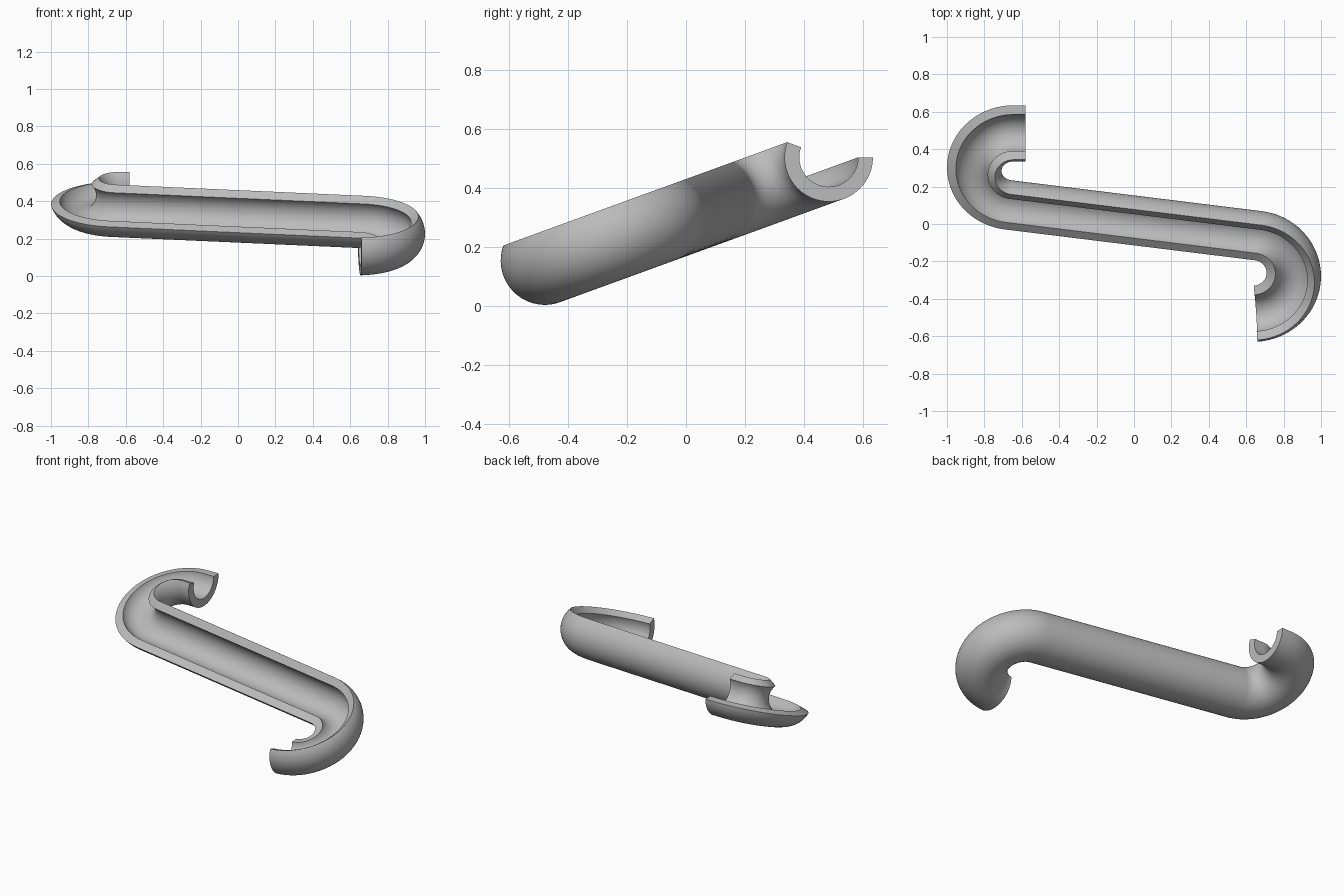
import bpy, bmesh
from math import radians, sin, cos, asin, atan2, hypot, pi
from mathutils import Vector

if "Cube" in bpy.data.objects:
    bpy.data.objects.remove(bpy.data.objects["Cube"], do_unlink=True)

OUTER, INNER = 0.15, 0.10      # pipe radii
BEND = 0.2137                  # bend radius of the centre line
TILT = radians(20)
LEFT, RIGHT = Vector((-0.645, 0.302)), Vector((0.636, -0.297))  # bend centres
STEPS, RING = 48, 48

# Tilted plane that carries the path
across = Vector((0, cos(TILT), sin(TILT)))
up = Vector((0, -sin(TILT), cos(TILT)))
origin = Vector((0, 0, 0.328))

# Slope of the straight run, tangent to both bends
gap = RIGHT - LEFT
slope = atan2(gap.y, gap.x) + asin(2 * BEND / gap.length)


def arc(centre, start, end, side):
    """Path points with their left-hand normals along one bend."""
    out = []
    for i in range(STEPS + 1):
        a = start + (end - start) * i / STEPS
        d = Vector((cos(a), sin(a)))
        out.append((centre + d * BEND, d * side))
    return out


# S-shaped centre line: short lip, left bend, straight run, right bend
path = arc(LEFT, pi / 2, 3 * pi / 2 + slope, -1)
path.insert(0, (path[0][0] + Vector((0.065, 0)), path[0][1]))
path += arc(RIGHT, pi / 2 + slope, radians(-86), 1)

# Open channel section: outer arc followed by the inner arc back
angles = [radians(40 - 200 * i / RING) for i in range(RING + 1)]
section = [(OUTER * cos(a), OUTER * sin(a)) for a in angles]
section += [(INNER * cos(a), INNER * sin(a)) for a in reversed(angles)]

bm = bmesh.new()
rings = []
for p, n in path:
    base = origin + Vector((p.x, 0, 0)) + across * p.y
    side = Vector((n.x, 0, 0)) + across * n.y
    rings.append([bm.verts.new(base + side * s + up * h) for s, h in section])

# Skin between neighbouring sections
count = len(section)
for r0, r1 in zip(rings, rings[1:]):
    for j in range(count):
        k = (j + 1) % count
        bm.faces.new((r0[j], r0[k], r1[k], r1[j]))

# End faces as strips between outer and inner arcs
for ring in (rings[0], rings[-1]):
    for j in range(RING):
        bm.faces.new((ring[j], ring[j + 1], ring[count - 2 - j], ring[count - 1 - j]))
bmesh.ops.recalc_face_normals(bm, faces=bm.faces)

mesh = bpy.data.meshes.new("curved_channel")
bm.to_mesh(mesh)
bm.free()
channel = bpy.data.objects.new("curved_channel", mesh)
bpy.context.collection.objects.link(channel)

# Plain grey
grey = bpy.data.materials.new("plain_grey")
grey.use_nodes = True
colour = (0.5, 0.5, 0.5, 1)
grey.diffuse_color = colour
grey.node_tree.nodes["Principled BSDF"].inputs["Base Color"].default_value = colour
mesh.materials.append(grey)

bpy.context.view_layer.objects.active = channel
channel.select_set(True)
bpy.ops.object.shade_smooth_by_angle(angle=radians(35))
